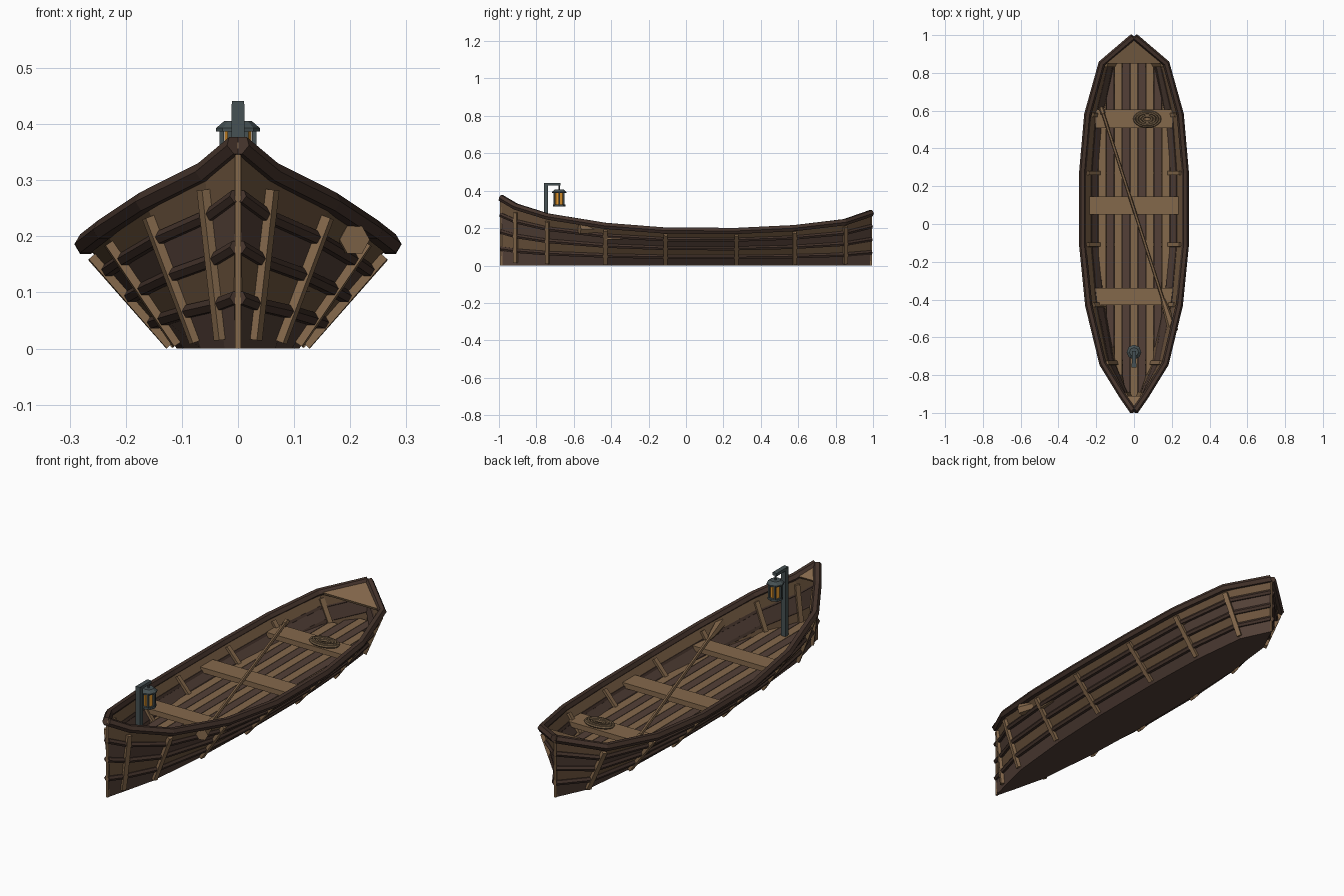
import bpy, bmesh, math
from mathutils import Vector, Matrix

if "Cube" in bpy.data.objects:
    bpy.data.objects.remove(bpy.data.objects["Cube"])


def material(name, *rgb):
    m = bpy.data.materials.new(name)
    col = [((c / 255 + 0.055) / 1.055) ** 2.4 for c in rgb] + [1]
    m.use_nodes = True
    m.diffuse_color = col
    m.node_tree.nodes["Principled BSDF"].inputs["Base Color"].default_value = col
    return m


LIGHT = material("light_wood", 132, 104, 75)
MID = material("plank_brown", 107, 83, 60)
DARK = material("plank_red_brown", 83, 64, 55)
RAIL = material("dark_rail_wood", 68, 51, 43)
ROPE = material("rope", 116, 95, 70)
METAL = material("slate_metal", 70, 81, 83)
GLOW = material("amber_glow", 225, 150, 45)

# Hull stations: y, half width at the rim, rim height
STATIONS = [(-0.99, 0.004, 0.362), (-0.91, 0.06, 0.315), (-0.74, 0.165, 0.262),
            (-0.43, 0.24, 0.212), (-0.11, 0.272, 0.187), (0.27, 0.272, 0.185),
            (0.58, 0.245, 0.2), (0.85, 0.17, 0.232), (0.99, 0.004, 0.28)]
FLOOR_Z = 0.112


def station(y):
    for a, b in zip(STATIONS, STATIONS[1:]):
        if y <= b[0]:
            break
    t = (y - a[0]) / (b[0] - a[0])
    return [p + (q - p) * t for p, q in zip(a, b)]


def hull_point(y, f, side=1):
    _, w, s = station(y)
    return Vector((side * w * (0.4 + 0.6 * f), y, s * f))


def finish(name, bm, *mats):
    me = bpy.data.meshes.new(name)
    bm.to_mesh(me)
    bm.free()
    for m in mats:
        me.materials.append(m)
    ob = bpy.data.objects.new(name, me)
    bpy.context.collection.objects.link(ob)
    return ob


def thicken(ob, amount):
    mod = ob.modifiers.new("thickness", "SOLIDIFY")
    mod.thickness = amount
    return ob


def box(name, centre, size, mat, rot=None):
    bm = bmesh.new()
    mtx = Matrix.Translation(centre) @ (rot or Matrix()) @ Matrix.Diagonal((*size, 1))
    bmesh.ops.create_cube(bm, size=1, matrix=mtx)
    return finish(name, bm, mat)


def sweep(name, path, radii, mat, sides=6, closed=False):
    """Tube along a path; radii is one value or one per point."""
    path = [Vector(p) for p in path]
    n = len(path)
    if not isinstance(radii, (list, tuple)):
        radii = [radii] * n
    bm = bmesh.new()
    rings = []
    for i, p in enumerate(path):
        if closed:
            t = path[(i + 1) % n] - path[i - 1]
        else:
            t = path[min(i + 1, n - 1)] - path[max(i - 1, 0)]
        t.normalize()
        ref = Vector((0, 0, 1)) if abs(t.z) < 0.9 else Vector((0, 1, 0))
        u = t.cross(ref).normalized()
        v = u.cross(t)
        angles = [2 * math.pi * k / sides for k in range(sides)]
        rings.append([bm.verts.new(p + radii[i] * (u * math.cos(a) + v * math.sin(a)))
                      for a in angles])
    for i in range(n if closed else n - 1):
        a, b = rings[i], rings[(i + 1) % n]
        for k in range(sides):
            bm.faces.new((a[k], a[(k + 1) % sides], b[(k + 1) % sides], b[k]))
    if not closed:
        bm.faces.new(rings[0])
        bm.faces.new(rings[-1])
    bmesh.ops.recalc_face_normals(bm, faces=bm.faces)
    return finish(name, bm, mat)


# Hull shell: four strakes a side and a flat bottom
bm = bmesh.new()
levels = [1, 0.75, 0.5, 0.25, 0]
rows = [[bm.verts.new(hull_point(s[0], f)) for f in levels] +
        [bm.verts.new(hull_point(s[0], f, -1)) for f in reversed(levels)] for s in STATIONS]
for a, b in zip(rows, rows[1:]):
    for j in range(9):
        face = bm.faces.new((a[j], a[j + 1], b[j + 1], b[j]))
        face.material_index = 1 if j == 4 else min(j, 8 - j) % 2
thicken(finish("hull", bm, MID, DARK), 0.01)

# Rim, strake rails and ribs on both sides
for side, label in ((1, "left"), (-1, "right")):
    for f, r, part in ((1, 0.019, "gunwale"), (0.75, 0.013, "upper_rail"),
                       (0.5, 0.013, "middle_rail"), (0.25, 0.013, "lower_rail")):
        path = [hull_point(s[0], f, side) for s in STATIONS]
        sweep(f"{part}_{label}", path, r, RAIL)
    for i, s in enumerate(STATIONS[1:-1]):
        y = s[0]
        low, high = hull_point(y, 0.05, side), hull_point(y, 0.9, side)
        up = (high - low).normalized()
        along = hull_point(y + 0.05, 0.5, side) - hull_point(y - 0.05, 0.5, side)
        along = (along - up * along.dot(up)).normalized()
        out = along.cross(up) * side
        rot = Matrix((out, along, up)).transposed().to_4x4()
        box(f"rib_{label}_{i + 1}", (low + high) / 2 - out * 0.004,
            (0.036, 0.022, (high - low).length), LIGHT, rot)

# Stem and stern posts
for name, y, h in (("stem_post", -0.988, 0.35), ("stern_post", 0.988, 0.27)):
    box(name, (0, y, h / 2), (0.01, 0.012, h), LIGHT)

# Floor planks, trimmed to the hull
ys = [-0.95 + 0.05 * k for k in range(39)]
for k in range(-5, 6):
    bm = bmesh.new()
    previous = None
    for y in ys:
        _, w, s = station(y)
        limit = max(w * (0.4 + 0.6 * FLOOR_Z / s) - 0.008, 0)
        xs = [max(-limit, min(limit, (k + e) * 0.042)) for e in (-0.47, 0.47)]
        if xs[1] - xs[0] < 0.002:
            previous = None
            continue
        row = [bm.verts.new((x, y, FLOOR_Z)) for x in xs]
        if previous:
            bm.faces.new((previous[0], previous[1], row[1], row[0]))
        previous = row
    thicken(finish(f"floor_plank_{k + 6}", bm, DARK if k % 2 else LIGHT), 0.01)

# Seats
for name, y, w, d in (("bow_seat", -0.385, 0.42, 0.09), ("middle_seat", 0.097, 0.47, 0.095),
                      ("stern_seat", 0.557, 0.41, 0.1)):
    box(name, (0, y, 0.152), (w, d, 0.025), LIGHT)

# End decks
for name, y, tip in (("bow_deck", -0.91, -0.985), ("stern_deck", 0.85, 0.985)):
    bm = bmesh.new()
    pts = [hull_point(y, 1, -1), hull_point(y, 1, 1), hull_point(tip, 1, 1), hull_point(tip, 1, -1)]
    if tip < 0:
        pts.reverse()
    bm.faces.new([bm.verts.new(p + Vector((0, 0, 0.008))) for p in pts])
    thicken(finish(name, bm, LIGHT), 0.012)

# Oar lying across the seats
a, b = Vector((-0.175, 0.62, 0.182)), Vector((0.208, -0.57, 0.194))
fractions = [0, 0.03, 0.031, 0.85, 0.88, 1]
sweep("oar", [a.lerp(b, t) for t in fractions],
      [0.013, 0.013, 0.009, 0.009, 0.016, 0.028], LIGHT)

# Rope coil on the stern seat
for i, (scale, z) in enumerate(((1, 0.172), (0.8, 0.176), (0.58, 0.172), (0.36, 0.172))):
    ring = [(0.07 + 0.068 * scale * math.cos(t * math.pi / 10),
             0.556 + 0.04 * scale * math.sin(t * math.pi / 10), z) for t in range(20)]
    sweep(f"rope_coil_{i + 1}", ring, 0.007, ROPE, closed=True)

# Lantern on its post
LY = -0.678
box("lantern_post", (0, -0.749, 0.272), (0.024, 0.022, 0.328), METAL)
box("lantern_arm", (0, -0.716, 0.434), (0.022, 0.088, 0.014), METAL)
sweep("lantern_hook", [(0, LY, 0.434), (0, LY, 0.4)], 0.005, METAL)
sweep("lantern_base", [(0, LY, z) for z in (0.315, 0.326)], 0.034, METAL, 8)
sweep("lantern_glass", [(0, LY, z) for z in (0.325, 0.388)], 0.024, GLOW, 8)
sweep("lantern_cap", [(0, LY, z) for z in (0.387, 0.393, 0.406)],
      [0.039, 0.039, 0.024], METAL, 8)
for k in range(6):
    t = k * math.pi / 3
    box(f"lantern_bar_{k + 1}", (0.029 * math.cos(t), LY + 0.029 * math.sin(t), 0.356),
        (0.008, 0.008, 0.066), METAL)
